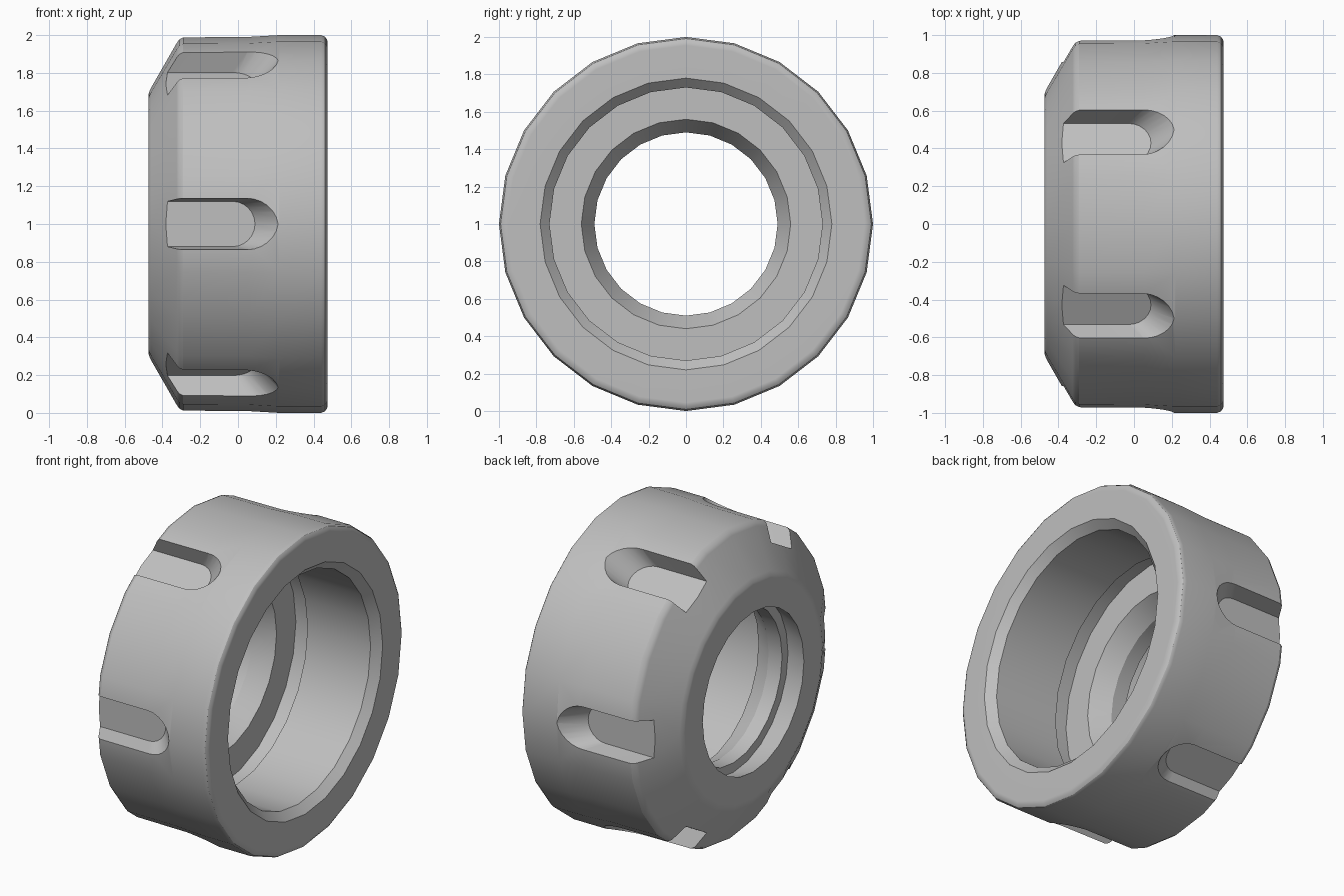
import bpy, bmesh, math
from mathutils import Matrix

if "Cube" in bpy.data.objects:
    bpy.data.objects.remove(bpy.data.objects["Cube"])

SIDES = 24
SLOTS = 6

# Single machined-metal colour
steel = bpy.data.materials.new("light grey steel")
steel.use_nodes = True
colour = (0.52, 0.52, 0.52, 1)
steel.diffuse_color = colour
steel.node_tree.nodes["Principled BSDF"].inputs["Base Color"].default_value = colour


def make_object(name, bm):
    bmesh.ops.recalc_face_normals(bm, faces=bm.faces)
    mesh = bpy.data.meshes.new(name)
    bm.to_mesh(mesh)
    bm.free()
    mesh.materials.append(steel)
    obj = bpy.data.objects.new(name, mesh)
    bpy.context.collection.objects.link(obj)
    return obj


def lathe(name, profile):
    """Turn a closed (x, radius) profile around the x axis."""
    bm = bmesh.new()
    rings = []
    for i in range(SIDES):
        a = math.tau * i / SIDES
        rings.append([bm.verts.new((x, r * math.sin(a), r * math.cos(a))) for x, r in profile])
    n = len(profile)
    for i in range(SIDES):
        here, after = rings[i], rings[(i + 1) % SIDES]
        for j in range(n):
            k = (j + 1) % n
            bm.faces.new((here[j], here[k], after[k], after[j]))
    return make_object(name, bm)


def slot_outline(half_width, centre, reach, height):
    """Open-ended slot: straight sides and a rounded +x end."""
    pts = [(-0.7, -half_width, height)]
    for i in range(13):
        a = math.pi * (i / 12 - 0.5)
        pts.append((centre + reach * math.cos(a), half_width * math.sin(a), height))
    pts.append((-0.7, half_width, height))
    return pts


def slot_cutter(index):
    """Loft from the narrow floor up to the wider, ramped mouth."""
    bm = bmesh.new()
    low = [bm.verts.new(p) for p in slot_outline(0.12, -0.03, 0.12, 0.857)]
    high = [bm.verts.new(p) for p in slot_outline(0.143, 0.08, 0.15, 1.02)]
    bm.faces.new(low)
    bm.faces.new(high)
    for i in range(len(low)):
        k = (i + 1) % len(low)
        bm.faces.new((low[i], low[k], high[k], high[i]))
    angle = math.pi / 2 + math.tau * index / SLOTS
    bm.transform(Matrix.Translation((0, 0, 1)) @ Matrix.Rotation(angle, 4, "X"))
    return make_object(f"slot_cutter_{index + 1}", bm)


# Body profile: outside from the tapered end to the open end, then back inside
outside = [(-0.475, 0.675), (-0.472, 0.695), (-0.46, 0.722), (-0.325, 0.957),
           (-0.312, 0.976), (-0.29, 0.988), (0.05, 0.99), (0.22, 1.0),
           (0.44, 1.0), (0.461, 0.991), (0.472, 0.975), (0.475, 0.955)]
bore = [(0.475, 0.78), (0.425, 0.73), (-0.02, 0.73), (-0.03, 0.755), (-0.12, 0.755)]
throat = [(-0.12, 0.56), (-0.145, 0.545), (-0.24, 0.49), (-0.335, 0.49),
          (-0.335, 0.55), (-0.475, 0.51)]
body = lathe("clamping_nut_body", outside + bore + throat)
body.data.transform(Matrix.Translation((0, 0, 1)))

# Spanner slots around the rim
bpy.context.view_layer.objects.active = body
for i in range(SLOTS):
    cutter = slot_cutter(i)
    cut = body.modifiers.new("slot", "BOOLEAN")
    cut.operation = "DIFFERENCE"
    cut.solver = "EXACT"
    cut.object = cutter
    bpy.ops.object.modifier_apply(modifier=cut.name)
    bpy.data.objects.remove(cutter)

# Smooth turned surfaces with crisp machined edges
bpy.ops.object.select_all(action="DESELECT")
body.select_set(True)
bpy.ops.object.shade_smooth_by_angle(angle=math.radians(28))
weighted = body.modifiers.new("weighted_normals", "WEIGHTED_NORMAL")
weighted.keep_sharp = True
